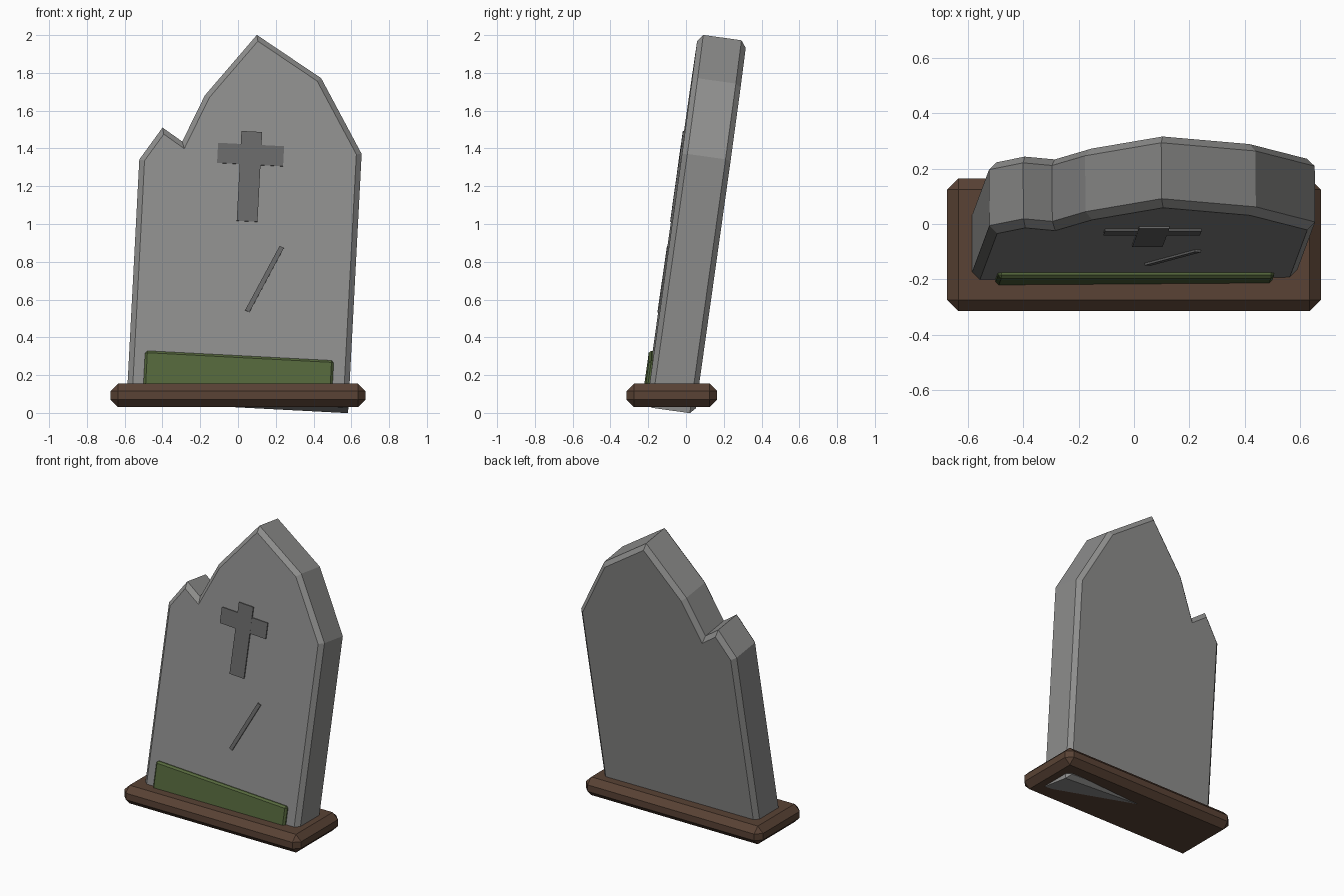
import bpy, bmesh
from math import radians
from mathutils import Matrix, Euler

if "Cube" in bpy.data.objects:
    bpy.data.objects.remove(bpy.data.objects["Cube"])


def material(name, rgb):
    m = bpy.data.materials.new(name)
    m.diffuse_color = (*rgb, 1)
    m.use_nodes = True
    m.node_tree.nodes["Principled BSDF"].inputs["Base Color"].default_value = m.diffuse_color
    return m


stone = material("stone", (0.27, 0.27, 0.265))
dark_stone = material("dark_stone", (0.14, 0.14, 0.14))
moss_green = material("moss_green", (0.09, 0.135, 0.045))
soil_brown = material("soil_brown", (0.1, 0.055, 0.035))

# The stone leans back 8 degrees and rolls 3 degrees to the right
LEAN = Matrix.Translation((-0.005, -0.087, 0)) @ Euler((radians(-8), radians(3), 0)).to_matrix().to_4x4()


def finish(bm, name, mat, matrix):
    bmesh.ops.recalc_face_normals(bm, faces=bm.faces[:])
    me = bpy.data.meshes.new(name)
    bm.to_mesh(me)
    bm.free()
    me.materials.append(mat)
    ob = bpy.data.objects.new(name, me)
    ob.matrix_world = matrix
    bpy.context.collection.objects.link(ob)
    return ob


def chamfer(bm, edges, width):
    bmesh.ops.bevel(bm, geom=edges, offset=width, segments=1, profile=0.5, affect='EDGES')


def box(name, centre, size, mat, bevel=0, matrix=LEAN, turn=0):
    bm = bmesh.new()
    bmesh.ops.create_cube(bm, size=1, matrix=Matrix.Diagonal((*size, 1)))
    if bevel:
        chamfer(bm, bm.edges[:], bevel)
    place = Matrix.Translation(centre) @ Matrix.Rotation(radians(turn), 4, 'Y')
    return finish(bm, name, mat, matrix @ place)


# Headstone slab: broken pointed outline, chamfered on front and back rims
outline = [(-0.587, 0.044), (0.587, 0.044), (0.587, 1.403), (0.352, 1.796), (0, 2.009),
           (-0.258, 1.672), (-0.365, 1.419), (-0.473, 1.488), (-0.587, 1.311)]
half = 0.13
bm = bmesh.new()
front = bm.faces.new([bm.verts.new((x, -half, z)) for x, z in outline])
ext = bmesh.ops.extrude_face_region(bm, geom=[front], use_keep_orig=True)
bmesh.ops.translate(bm, vec=(0, 2 * half, 0), verts=[v for v in ext["geom"] if isinstance(v, bmesh.types.BMVert)])
bmesh.ops.recalc_face_normals(bm, faces=bm.faces[:])
rims = [e for e in bm.edges if abs(e.verts[0].co.y - e.verts[1].co.y) < 1e-5]
chamfer(bm, rims, 0.028)
finish(bm, "headstone", stone, LEAN)

# Raised cross and crack on the front face
box("cross_upright", (0, -0.124, 1.247), (0.11, 0.028, 0.48), dark_stone)
box("cross_bar", (0, -0.1235, 1.364), (0.35, 0.028, 0.107), dark_stone)
box("crack", (0.108, -0.124, 0.703), (0.025, 0.028, 0.39), dark_stone, turn=25)

# Moss strip along the foot
box("moss", (-0.003, -0.125, 0.19), (1.0, 0.05, 0.194), moss_green, bevel=0.012)

# Soil base, upright
box("soil_base", (0, -0.075, 0.0925), (1.35, 0.48, 0.125), soil_brown, bevel=0.04, matrix=Matrix())
